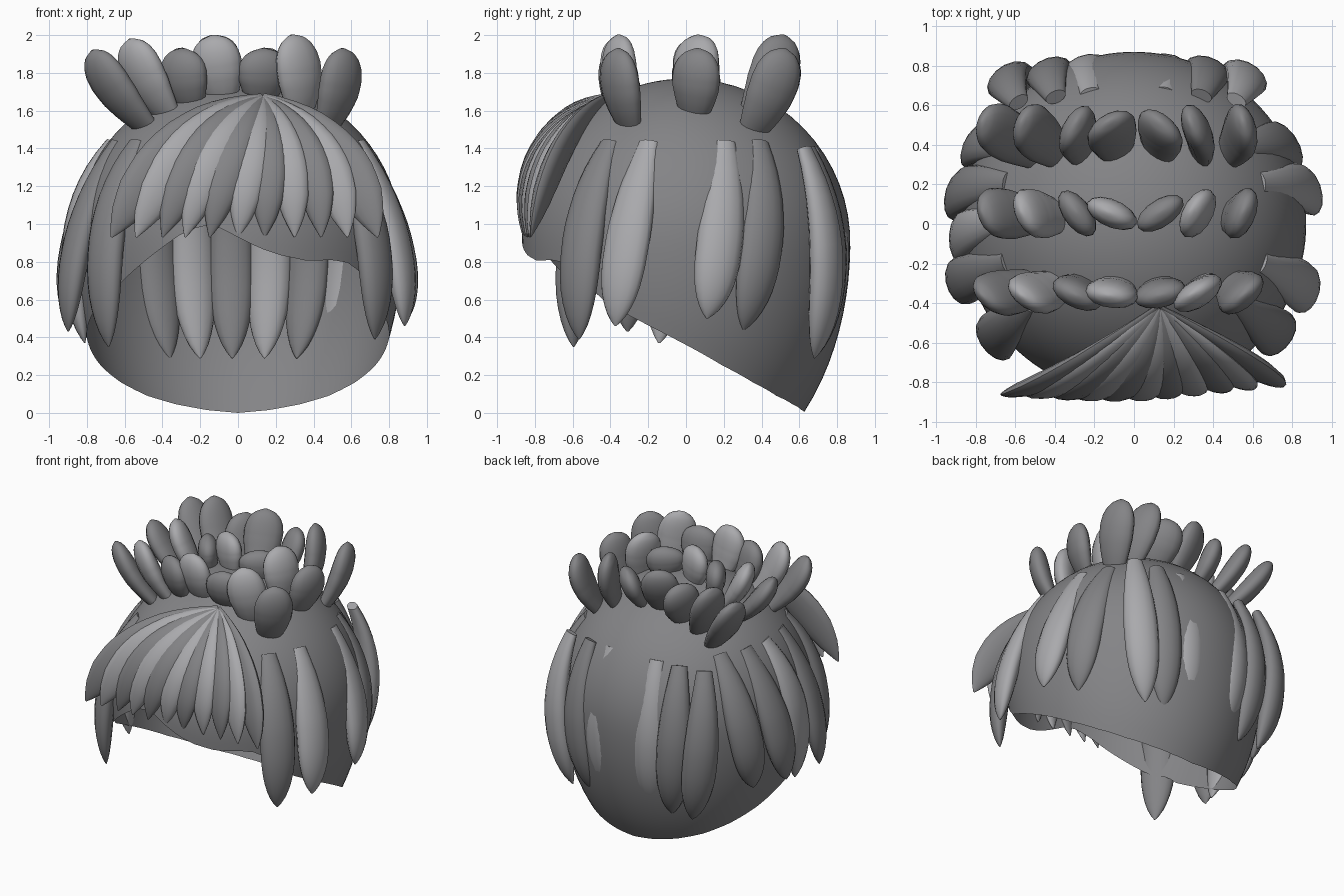
import bpy, bmesh
from math import sin, cos, pi, sqrt, radians
from mathutils import Vector

if "Cube" in bpy.data.objects:
    bpy.data.objects.remove(bpy.data.objects["Cube"])

CZ, R = 0.9, 0.87

mats = []
for nm, v in (("dark_grey", .23), ("light_grey", .4)):
    m = bpy.data.materials.new(nm)
    m.diffuse_color = (v, v, v * 1.04, 1)
    m.use_nodes = True
    m.node_tree.nodes["Principled BSDF"].inputs["Base Color"].default_value = m.diffuse_color
    mats.append(m)


def lerp_table(tab, x):
    for (x0, y0), (x1, y1) in zip(tab, tab[1:]):
        if x <= x1:
            return y0 + (y1 - y0) * (x - x0) / (x1 - x0)
    return tab[-1][1]


def cap_radius(z):
    h = R if z > CZ else 1.29
    return R * sqrt(max(0, 1 - ((z - CZ) / h) ** 2))


def on_cap(az, z, off=0.0):
    # azimuth 0 is the front, positive towards +x
    r = cap_radius(z) + off
    return Vector((r * sin(radians(az)), -r * cos(radians(az)), z))


def finish(name, bm):
    bmesh.ops.recalc_face_normals(bm, faces=bm.faces)
    me = bpy.data.meshes.new(name)
    bm.to_mesh(me)
    bm.free()
    for m in mats:
        me.materials.append(m)
    ob = bpy.data.objects.new(name, me)
    bpy.context.collection.objects.link(ob)
    bpy.ops.object.select_all(action='DESELECT')
    ob.select_set(True)
    bpy.context.view_layer.objects.active = ob
    bpy.ops.object.shade_smooth_by_angle(angle=radians(50))


LOCK = [(0, .45), (.15, .68), (.3, .86), (.5, 1), (.7, .98), (.82, .84), (.92, .55), (.97, .28), (1, .04)]
FRINGE = [(0, .2), (.3, .72), (.5, .95), (.65, 1), (.8, .85), (.9, .55), (.96, .28), (1, .04)]
PETAL = [(0, .6), (.2, .82), (.4, .97), (.6, 1), (.75, .92), (.87, .74), (.95, .48), (1, .1)]


def lock(bm, p0, mid, p1, side, w, t, profile, mat=0, rings=16, n=14):
    """Tapered elliptical strand along a curve through p0, mid, p1."""
    p0, mid, p1 = Vector(p0), Vector(mid), Vector(p1)
    c = 2 * mid - (p0 + p1) / 2
    loops = []
    for i in range(rings + 1):
        u = 1 - (1 - i / rings) ** 1.35
        p = (1 - u) ** 2 * p0 + 2 * u * (1 - u) * c + u * u * p1
        tan = (2 * (1 - u) * (c - p0) + 2 * u * (p1 - c)).normalized()
        s = (Vector(side) - tan * tan.dot(Vector(side))).normalized()
        nrm = tan.cross(s)
        k = lerp_table(profile, u)
        loops.append([bm.verts.new(p + s * (w * k * cos(2 * pi * j / n))
                                   + nrm * (t * k * sin(2 * pi * j / n))) for j in range(n)])
    faces = [bm.faces.new(loops[0]), bm.faces.new(loops[-1])]
    for a, b in zip(loops, loops[1:]):
        for j in range(n):
            faces.append(bm.faces.new((a[j], a[(j + 1) % n], b[(j + 1) % n], b[j])))
    for f in faces:
        f.material_index = mat


# Scalp cap: open shell cut along an uneven hairline
BACK = [(55, .65), (60, .58), (75, .47), (90, .36), (105, .25), (120, .16), (135, .09), (150, .045), (165, .015), (180, 0)]
FACE = [(-50, .655), (-45, .70), (-36, .79), (-28, .87), (-20, .95), (-13, .99), (-7, .985), (0, .93),
        (8, .87), (15, .835), (25, .805), (35, .81), (42, .795), (48, .75)]
HAIRLINE = [(-a, z) for a, z in reversed(BACK)] + FACE + BACK
bm = bmesh.new()
N, M = 120, 26
top = bm.verts.new((0, 0, CZ + R))
cols = []
for i in range(N):
    az = -180 + 360 * i / N
    ze = lerp_table(HAIRLINE, az)
    end = pi / 2 - (ze - CZ) / R if ze > CZ else pi / 2 + (CZ - ze) / R
    col = []
    for j in range(1, M + 1):
        a = end * j / M
        z = CZ + R * cos(a) if a < pi / 2 else CZ - R * (a - pi / 2)
        col.append(bm.verts.new(on_cap(az, ze if j == M else z)))
    cols.append(col)
for i in range(N):
    a, b = cols[i], cols[(i + 1) % N]
    bm.faces.new((top, a[0], b[0]))
    for j in range(M - 1):
        bm.faces.new((a[j], a[j + 1], b[j + 1], b[j]))
finish("scalp_cap", bm)

# Side locks: start azimuth, tip azimuth, tip z, middle and tip offset from the cap, shade
bm = bmesh.new()
for a0, a1, zt, om, off, sh in [
        (53, 52, .39, .02, .12, 0), (73, 67, .46, .01, .14, 1), (108, 97, .5, -.01, .08, 1),
        (125, 112, .44, -.02, .0, 0), (-53, -49, .35, .02, .12, 0), (-73, -71, .43, .01, .14, 0),
        (-92, -80, .37, -.01, .03, 1), (-108, -95, .46, 0, .08, 0), (-125, -112, .46, 0, .03, 0)]:
    am = (a0 + a1) / 2
    lock(bm, on_cap(a0, 1.43, -.02), on_cap(am, .96, om), on_cap(a1, zt, off),
         (cos(radians(am)), sin(radians(am)), 0), .125, .07, LOCK, sh)
finish("side_locks", bm)

# Back locks: one row, the middle ones sunk into the cap
bm = bmesh.new()
for i, x in enumerate((-.53, -.36, -.2, -.03, .14, .31, .47)):
    lock(bm, (x * 1.1, .665 - .18 * x * x, 1.4), (x * 1.2, .79 - .22 * x * x, .86), (x, .68, .29),
         (1, -x * 1.3, 0), .12, .075, LOCK, 1 if i in (2, 4, 6) else 0)
finish("back_locks", bm)

# Fringe: fan spreading from one point above the forehead
bm = bmesh.new()
root = Vector((.13, -.42, 1.67))
for i, x in enumerate((-.67, -.54, -.4, -.28, -.15, 0, .14, .3, .44, .58, .74)):
    out = min(1, abs(x - .08) / .7)
    tip = Vector((x, -.86 + .05 * max(0, x), .93))
    d = (root + tip) / 2 - Vector((0, 0, CZ))
    mid = Vector((0, 0, CZ)) + d.normalized() * .91 + Vector((.05 * out * (x > .4), 0, .07 * out))
    lock(bm, root, mid, tip, (1, -.3 * x, .6 * (x - .13) + .1),
         .1 + .035 * out ** 3, .05, FRINGE, i % 2)
finish("fringe", bm)

# Crown tufts: three rows of upright petals
bm = bmesh.new()
bases = (-.48, -.37, -.25, -.08, .12, .33, .47)
tips = ((-.77, 1.92), (-.57, 1.98), (-.29, 1.93), (-.13, 2.0), (.13, 1.93), (.28, 2.0), (.55, 1.93))
for yb, yt in ((-.3, -.36), (.04, .06), (.35, .52)):
    for i, (xb, (xt, zt)) in enumerate(zip(bases, tips)):
        zb = CZ + sqrt(R * R - xb * xb - yb * yb) - .05
        p0, p1 = Vector((xb, yb, zb)), Vector((xt, yt, zt))
        mid = (p0 + p1) / 2 + Vector((xb * .06, yb * .06, 0))
        lock(bm, p0, mid, p1, (-yb + .22, xb, 0), .135, .07, PETAL, 1 if i in (1, 3, 5) and yb < .3 else 0)
finish("crown_tufts", bm)
